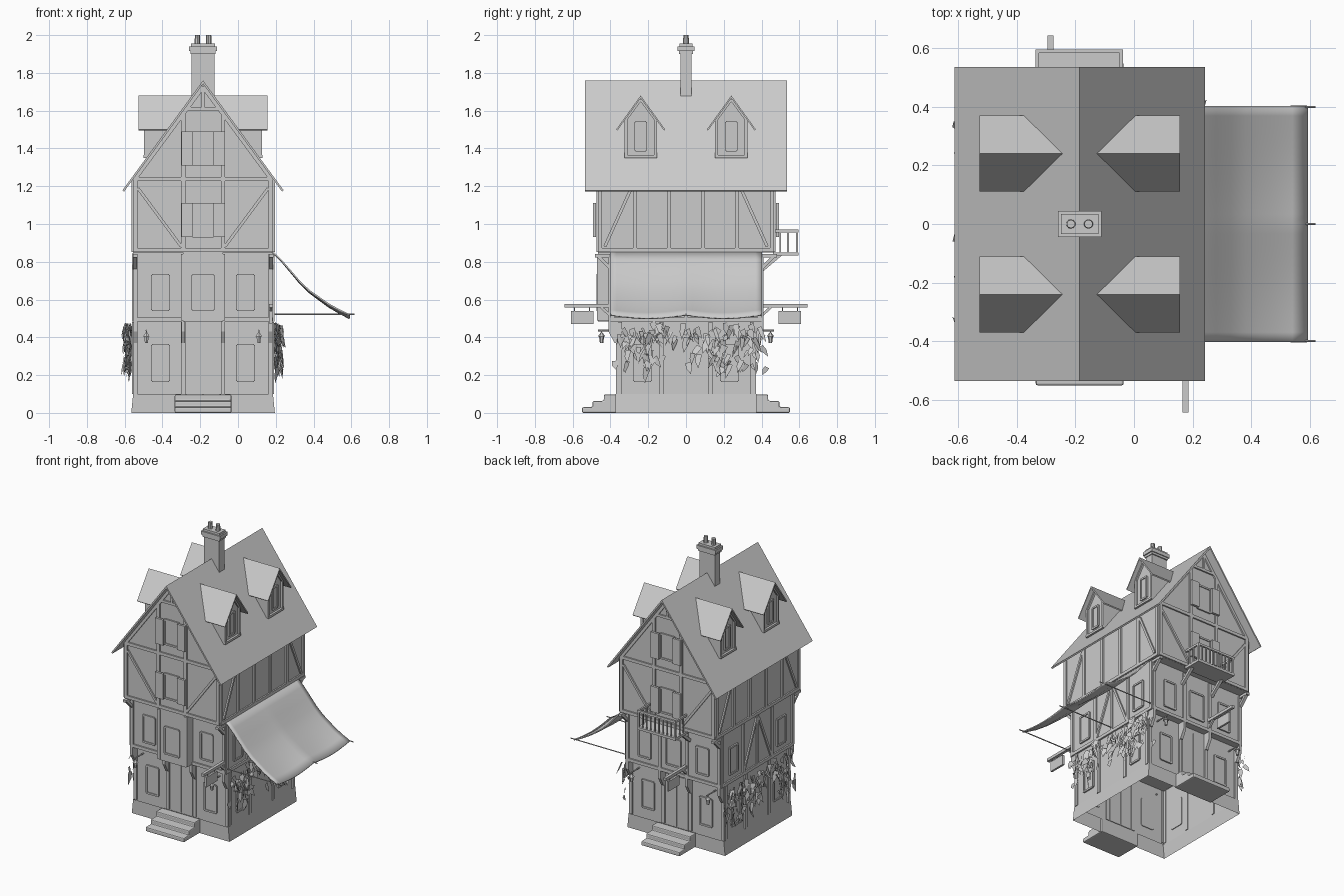
import bpy, bmesh, math, random
from mathutils import Vector, Matrix

if "Cube" in bpy.data.objects:
    bpy.data.objects.remove(bpy.data.objects["Cube"])

random.seed(4)
CX = -0.185          # house centre line in x


def P(wall, u, z, d):
    """Point on a wall: u along it, z up, d outward."""
    axis, s, pos = wall
    return (CX + u, s * (pos + d), z) if axis == 'y' else (CX + s * (pos + d), u, z)


def slab(bm, wall, poly, d0, d1, bottom=True):
    """Polygon in the wall plane, extruded from depth d0 to d1."""
    a = [bm.verts.new(P(wall, u, z, d0)) for u, z in poly]
    b = [bm.verts.new(P(wall, u, z, d1)) for u, z in poly]
    bm.faces.new(a)
    bm.faces.new(b[::-1])
    n = len(poly)
    for i in range(0 if bottom else 1, n):
        j = (i + 1) % n
        bm.faces.new((a[i], b[i], b[j], a[j]))


def rect(bm, wall, u0, u1, z0, z1, d0, d1, bottom=True):
    slab(bm, wall, [(u0, z0), (u1, z0), (u1, z1), (u0, z1)], d0, d1, bottom)


def beam(bm, wall, p, q, w=0.022, d0=-0.005, d1=0.01):
    p, q = Vector(p), Vector(q)
    t = (q - p).normalized() * w / 2
    n = Vector((-t.y, t.x))
    slab(bm, wall, [p - n, q - n, q + n, p + n], d0, d1)


def rod(bm, p, q, r, r2=None, seg=8):
    p, q = Vector(p), Vector(q)
    m = Matrix.Translation((p + q) / 2) @ (q - p).to_track_quat('Z', 'Y').to_matrix().to_4x4()
    bmesh.ops.create_cone(bm, cap_ends=True, segments=seg, radius1=r,
                          radius2=r if r2 is None else r2, depth=(q - p).length, matrix=m)


def window(bm, wall, u, z0, z1, w=0.09):
    h = w / 2
    rect(bm, wall, u - h, u + h, z0, z1, -0.005, 0.004)
    for a in (u - h, u + h):
        beam(bm, wall, (a, z0), (a, z1), 0.012)
    for z in (z0, z1):
        beam(bm, wall, (u - h, z), (u + h, z), 0.012)


def done(bm, name, smooth=False):
    bmesh.ops.recalc_face_normals(bm, faces=bm.faces)
    me = bpy.data.meshes.new(name)
    bm.to_mesh(me)
    bm.free()
    ob = bpy.data.objects.new(name, me)
    bpy.context.collection.objects.link(ob)
    for f in me.polygons:
        f.use_smooth = smooth
    return ob


new = bmesh.new
MID = ('y', 1, 0)

# Walls, each storey overhanging the one below
bm = new(); rect(bm, MID, -.365, .365, .09, .49, -.36, .36, False); done(bm, "ground_floor")
bm = new()
slab(bm, MID, [(-.38, 0), (.38, 0), (.37, .1), (-.37, .1)], -.373, .373, False)
top = [f for f in bm.faces if all(v.co.z > .05 for v in f.verts)]
bmesh.ops.delete(bm, geom=top, context='FACES_ONLY')
done(bm, "plinth")
bm = new(); rect(bm, MID, -.367, .367, .485, .85, -.40, .40); done(bm, "second_floor")
bm = new(); rect(bm, ('y', -1, .40), -.105, .105, .485, .85, -.01, .065); done(bm, "front_bay")
bm = new()
slab(bm, MID, [(-.37, .85), (.37, .85), (.37, 1.235), (0, 1.735), (-.37, 1.235)], -.465, .465)
done(bm, "third_floor_and_gables")

# Roof with four dormers
bm = new()
for k in (-1, 1):
    slab(bm, MID, [(0, 1.76), (k*.427, 1.178), (k*.418, 1.172), (0, 1.742)], -.535, .535)
done(bm, "main_roof")
body, cover, panes = new(), new(), new()
for s in (-1, 1):
    w = ('x', s, 0)
    for y in (-.24, .24):
        slab(body, w, [(y-.085, 1.35), (y+.085, 1.35), (y+.085, 1.55), (y, 1.665), (y-.085, 1.55)], .08, .30)
        for k in (-1, 1):
            slab(cover, w, [(y, 1.68), (y+k*.13, 1.50), (y+k*.124, 1.494), (y, 1.666)], .02, .342)
            beam(body, w, (y+k*.078, 1.35), (y+k*.078, 1.555), .015, .29, .312)
            beam(body, w, (y+k*.085, 1.545), (y, 1.66), .015, .29, .312)
        beam(body, w, (y-.085, 1.357), (y+.085, 1.357), .015, .29, .315)
        window(panes, ('x', s, .30), y, 1.39, 1.54, .055)
done(body, "dormer_walls"); done(cover, "dormer_roofs"); done(panes, "dormer_windows")

# Chimney and pots
bm = new()
rect(bm, MID, -.06, .06, 1.6, 1.92, -.03, .03)
rect(bm, MID, -.066, .066, 1.9, 1.915, -.038, .038)
rect(bm, MID, -.074, .074, 1.915, 1.94, -.044, .044)
rect(bm, MID, -.064, .064, 1.94, 1.955, -.034, .034)
for u in (-.03, .03):
    rod(bm, (CX+u, 0, 1.95), (CX+u, 0, 2.0), .016, .014, 10)
done(bm, "chimney")

# Timber frame, windows, shutters and doors on front and back
tim, win, shut, door, brk = new(), new(), new(), new(), new()
for s in (-1, 1):
    f1, f2, f3 = ('y', s, .36), ('y', s, .40), ('y', s, .465)
    for k in (-1, 1):
        for u in (.357, .105):
            beam(tim, f1, (k*u, .1), (k*u, .48))
            beam(tim, f2, (k*u, .49), (k*u, .84), d1=.07 if s < 0 and u < .2 else .01)
            beam(tim, f3, (k*u, .86), (k*u, 1.24))
            # brackets under the overhang
            slab(brk, ('x', 1, k*u), [(s*.36, .37), (s*.378, .37), (s*.41, .43), (s*.41, .485), (s*.36, .485)], -.01, .01)
        beam(tim, f3, (k*.105, 1.24), (k*.105, 1.585))
        beam(tim, f3, (k*.345, 1.19), (k*.115, .88), .016)
        beam(tim, f3, (k*.36, 1.24), (0, 1.727))
        beam(brk, ('x', 1, k*.36), (s*.40, .765), (s*.47, .835), .018, -.01, .01)
        beam(brk, ('x', 1, k*.36), (s*.38, .832), (s*.482, .832), .018, -.012, .012)
        window(win, f1, k*.225, .17, .36)
        window(win, f2, k*.225, .545, .73)
        for z in (.93, 1.31):
            rect(shut, f3, min(k*.055, k*.115), max(k*.055, k*.115), z, z+.18, .012, .028)
        rect(door, f1, min(k*.003, k*.088), max(k*.003, k*.088), .1, .455, -.005, .006)
    for f, z in ((f2, .495), (f3, .862), (f3, 1.238)):
        beam(tim, f, (-.37, z), (.37, z))
    beam(tim, f3, (-.09, 1.61), (.09, 1.61), .018)
    beam(tim, f3, (0, 1.61), (0, 1.72), .014)
    window(win, f3 if s < 0 else f2, 0, .545, .73, .11)
    for z in (.935, 1.315):
        window(win, f3, 0, z, z+.17, .11)

# Timber frame and windows on the two long sides
for s in (-1, 1):
    g1, g2, g3 = ('x', s, .365), ('x', s, .367), ('x', s, .37)
    for y in (-.455, -.27, -.09, .09, .27, .455):
        beam(tim, g3, (y, .86), (y, 1.235))
    for y in (-.35, -.13, .13, .35):
        beam(tim, g1, (y, .1), (y, .48))
    for y in (-.39, -.16, 0, .16, .39):
        beam(tim, g2, (y, .49), (y, .845))
    for k in (-1, 1):
        beam(tim, g3, (k*.43, .88), (k*.285, 1.2), .016)
        beam(tim, g2, (k*.15, .51), (k*.01, .83), .016)
        window(win, g1, k*.23, .17, .36)
        window(win, g2, k*.265, .545, .73)
    beam(tim, g3, (-.465, .862), (.465, .862))
    beam(tim, g2, (-.40, .495), (.40, .495))
done(tim, "timber_frame"); done(win, "windows"); done(shut, "shutters")
done(door, "doors"); done(brk, "overhang_brackets")

# Worn stone steps at both doors
for s, nm in ((-1, "front_steps"), (1, "back_steps")):
    bm = new()
    slab(bm, ('x', 1, 0), [(s*y, z) for y, z in ((.36, 0), (.55, 0), (.55, .03), (.495, .032),
         (.495, .062), (.435, .064), (.435, .097), (.36, .097))], -.15, .15)
    b = done(bm, nm).modifiers.new("worn", 'BEVEL')
    b.width, b.segments = .007, 2

# Back balcony
bm = new()
rect(bm, MID, -.15, .148, .832, .85, .46, .595)
for u in (-.144, .142):
    rect(bm, MID, u-.006, u+.006, .85, .97, .582, .594)
    rect(bm, MID, u-.006, u+.006, .955, .97, .465, .594)
    for y in (.50, .54):
        rect(bm, MID, u-.004, u+.004, .85, .96, y-.004, y+.004)
    beam(bm, ('x', 1, u*.85), (.40, .755), (.50, .84), .02, -.01, .01)
rect(bm, MID, -.15, .148, .955, .97, .582, .595)
for i in range(1, 9):
    u = -.144 + i*.0318
    rect(bm, MID, u-.004, u+.004, .85, .96, .584, .592)
done(bm, "balcony")

# Hanging sign boards and lanterns
sign, lamp = new(), new()
for s, u in ((-1, .36), (1, -.10)):
    rect(sign, ('y', s, 0), u-.01, u+.01, .557, .577, .39, .643)
    rect(sign, ('y', s, 0), u-.007, u+.007, .47, .54, .49, .61)
    beam(sign, ('x', 1, u), (s*.40, .515), (s*.45, .56), .014, -.007, .007)
    for y in (.51, .59):
        rod(sign, (CX+u, s*y, .535), (CX+u, s*y, .56), .003, seg=6)
for s in (-1, 1):
    for u in (-.3, .295):
        x, y = CX+u, s*.447
        rod(lamp, (x, s*.35, .436), (x, s*.465, .436), .005, seg=6)
        rod(lamp, (x, y, .42), (x, y, .436), .003, seg=6)
        rod(lamp, (x, y, .405), (x, y, .425), .02, .005, 6)
        rod(lamp, (x, y, .37), (x, y, .405), .009, .014, 6)
done(sign, "hanging_signs"); done(lamp, "lanterns")

# Cloth awning sagging between three poles
bm = new()
prof = [(.18, .86), (.23, .812), (.28, .755), (.33, .697), (.38, .65), (.43, .615), (.48, .58), (.54, .547), (.592, .522)]
N = 24
rows = []
for i, (x, z) in enumerate(prof):
    t = i / (len(prof)-1)
    rows.append([bm.verts.new((x, -.402+.804*j/N, z-.018*t*abs(math.sin(2*math.pi*j/N)))) for j in range(N+1)])
for a, b in zip(rows, rows[1:]):
    for j in range(N):
        bm.faces.new((a[j], b[j], b[j+1], a[j+1]))
m = done(bm, "awning", True).modifiers.new("thick", 'SOLIDIFY')
m.thickness = .008
bm = new()
for y in (-.398, 0, .398):
    rod(bm, (.17, y, .522), (.618, y, .522), .004, seg=6)
done(bm, "awning_poles")

# Ragged ivy hanging on both long sides
for s, nm in ((1, "ivy_right"), (-1, "ivy_left")):
    bm = new()
    for i in range(150):
        if i < 55:
            y, z = random.uniform(-.37, .39), random.uniform(.39, .48)
        else:
            y = random.choice((-.3, -.2, .02, .12, .2, .3)) + random.gauss(0, .04)
            z = random.uniform(.24, .45)
        c = Vector((CX + s*random.uniform(.372, .415), y, z))
        L, W = random.uniform(.03, .095), random.uniform(.012, .035)
        down = Vector((s*random.uniform(-.2, .35), random.uniform(-.7, .7), -1)).normalized()
        side = down.cross(Vector((s, random.uniform(-.8, .8), 0))).normalized()
        pts = (c - side*W*.6, c + down*L*.4 - side*W*.5, c + down*L, c + down*L*.5 + side*W*.6, c + side*W*.5)
        bm.faces.new([bm.verts.new(p) for p in pts])
    done(bm, nm)
